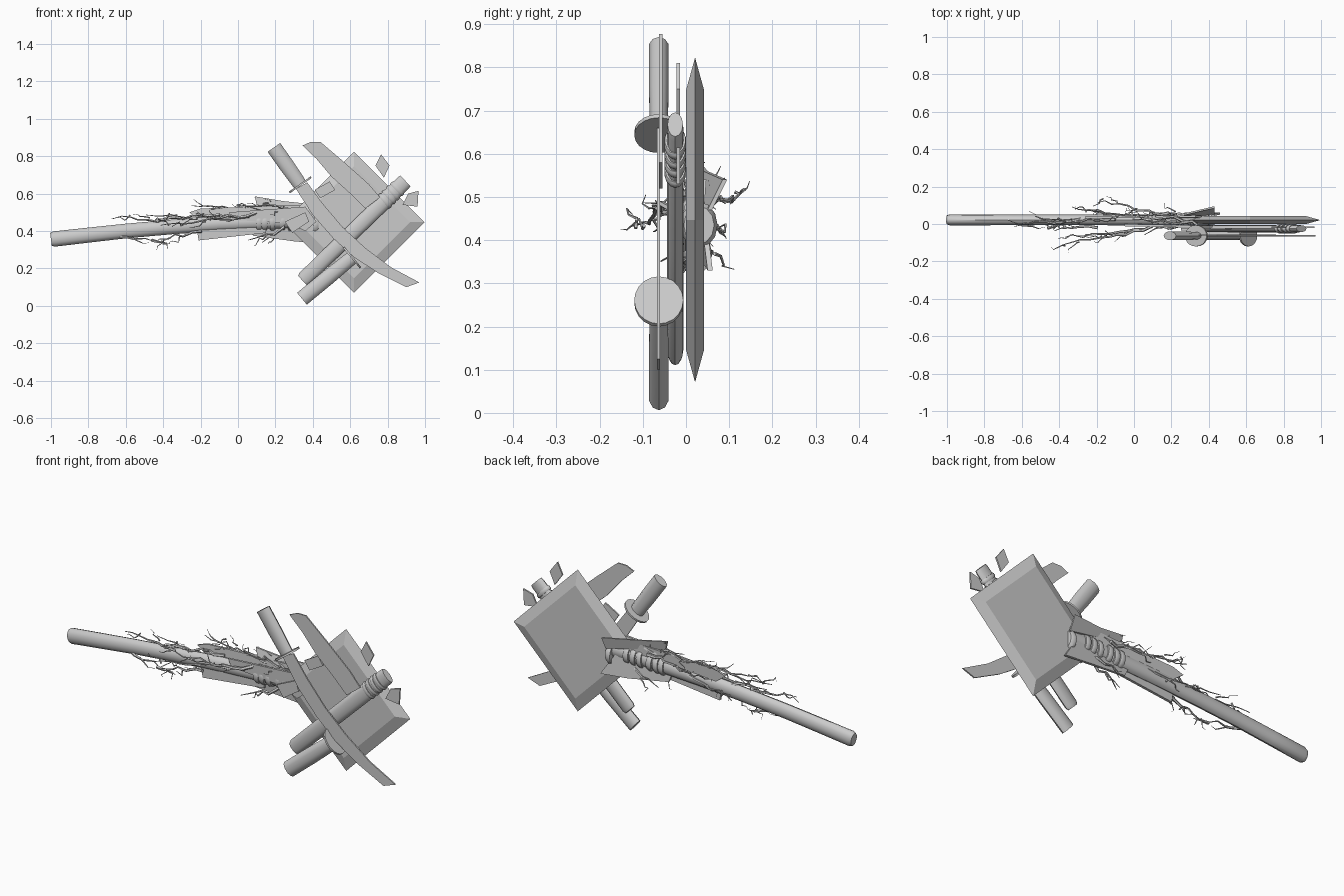
import bpy, bmesh, math, random
from mathutils import Vector as V

if "Cube" in bpy.data.objects:
    bpy.data.objects.remove(bpy.data.objects["Cube"])

random.seed(7)


def finish(name, bm, smooth=False):
    bmesh.ops.recalc_face_normals(bm, faces=bm.faces)
    me = bpy.data.meshes.new(name)
    bm.to_mesh(me)
    bm.free()
    ob = bpy.data.objects.new(name, me)
    bpy.context.collection.objects.link(ob)
    if smooth:
        bpy.ops.object.select_all(action='DESELECT')
        ob.select_set(True)
        bpy.context.view_layer.objects.active = ob
        bpy.ops.object.shade_smooth_by_angle(angle=math.radians(40))
    return ob


def skin(bm, loops):
    rings = [[bm.verts.new(p) for p in loop] for loop in loops]
    n = len(rings[0])
    for a, b in zip(rings, rings[1:]):
        for i in range(n):
            bm.faces.new((a[i], a[(i + 1) % n], b[(i + 1) % n], b[i]))
    bm.faces.new(rings[0])
    bm.faces.new(rings[-1])


def add_tube(bm, path, radii, flat=1.0, sides=12):
    """Tube along a path; flat scales its thickness in y."""
    pts = [V(p) for p in path]
    loops = []
    for i, p in enumerate(pts):
        d = (pts[min(i + 1, len(pts) - 1)] - pts[max(i - 1, 0)]).normalized()
        u = d.cross(V((0, 1, 0))).normalized()
        w = d.cross(u) * flat
        loops.append([p + (u * math.cos(a) + w * math.sin(a)) * radii[i]
                      for a in (2 * math.pi * k / sides for k in range(sides))])
    skin(bm, loops)


def tube(name, path, radii, flat=1.0, sides=12):
    bm = bmesh.new()
    add_tube(bm, path, radii, flat, sides)
    return finish(name, bm, True)


def plate(name, pts, y0, y1):
    """Flat plate from an x,z outline; y values may be one number or per point."""
    bm = bmesh.new()
    ys = y0 if isinstance(y0, (list, tuple)) else [y0] * len(pts)
    t = y1 if isinstance(y0, (list, tuple)) else y1 - y0
    skin(bm, [[(x, y + k, z) for (x, z), y in zip(pts, ys)] for k in (0, t)])
    return finish(name, bm)


def rings(name, a, b, ts, r, flat, width=0.014):
    a, b = V(a), V(b)
    d = (b - a).normalized()
    bm = bmesh.new()
    for t in ts:
        c = a.lerp(b, t) + V((0, 0, 0))
        dd = (d + V((0, 0, random.uniform(-.12, .12)))).normalized()
        add_tube(bm, [c + dd * width * k for k in (-1, -.5, .5, 1)],
                 [r * .93, r, r, r * .93], flat, 14)
    finish(name, bm, True)


# Square slab head with edges bevelled to a mid-plane
def diamond(s, y):
    return [(.62 + s, y, .447), (.62, y, .447 + s), (.62 - s, y, .447), (.62, y, .447 - s)]

bm = bmesh.new()
skin(bm, [diamond(.30, 0), diamond(.376, .021), diamond(.30, .042)])
finish("slab_head", bm)

# Bent log handle with worn ends
tube("log_handle",
     [(-1, .022, .355), (-.985, .022, .357), (-.8, .022, .378), (-.6, .022, .40), (-.35, .022, .422),
      (-.1, .022, .44), (.15, .022, .452), (.40, .022, .46)],
     [.034, .041, .04, .039, .039, .04, .04, .04], .72)
tube("log_end_cap", [(.40, .03, .435), (.415, .03, .435), (.43, .03, .435)], [.05, .054, .044], .8)
rings("handle_bindings", (.08, .022, .449), (.40, .022, .46),
      [.1, .2, .32, .5, .62, .74], .049, .8)

# Short stick lashed to the front of the slab
sa, sb = V((.345, -.025, .135)), V((.895, -.025, .668))
tube("lashed_stick", [sa, sa.lerp(sb, .02), sa.lerp(sb, .5), sa.lerp(sb, .98), sb],
     [.034, .041, .042, .042, .039], .46)
rings("stick_bindings", sa, sb, [.80, .84, .88, .92], .047, .55, .01)

# Two sword grips, each with a guard disc
for tag, end, guard in (("upper", (.192, .847), (.333, .647)), ("lower", (.342, .038), (.61, .258))):
    e, g = V((end[0], -.063, end[1])), V((guard[0], -.063, guard[1]))
    d = (g - e).normalized()
    tube(tag + "_grip", [e, e.lerp(g, .5), g], [.041, .041, .037], .58, 10)
    tube(tag + "_guard", [g - d * .005, g + d * .005], [.071, .071], .8, 20)

# Curved blades
plate("lower_blade",
      [(.37, .66), (.45, .55), (.56, .42), (.68, .31), (.82, .205), (.97, .125), (.90, .10),
       (.75, .175), (.62, .26), (.51, .36), (.40, .485), (.31, .625)], -.067, -.060)
plate("upper_blade",
      [(.345, .857), (.39, .877), (.44, .877), (.56, .775), (.70, .65), (.76, .58),
       (.68, .52), (.60, .60), (.50, .69), (.42, .785)], -.062, -.055)

# Loose strip ends around the slab
plate("strip_end_top", [(.735, .75), (.765, .81), (.81, .75), (.78, .685)], -.022, -.014)
plate("strip_end_right", [(.88, .54), (.91, .60), (.965, .615), (.96, .53)], -.022, -.014)
plate("strip_end_left", [(.41, .62), (.49, .665), (.52, .62), (.44, .575)], -.03, -.022)

# Splintered planks flanking the handle
plate("plank_upper_long", [(-.26, .50), (-.20, .52), (.33, .54), (.38, .47), (-.20, .455)],
      [.03, .03, .035, .03, .03], .012)
plate("plank_upper_short", [(.09, .585), (.24, .56), (.43, .54), (.43, .47), (.10, .54)],
      [.02, .04, .085, .05, .02], .01)
plate("plank_lower_long", [(-.22, .405), (.15, .43), (.15, .39), (-.21, .35)], .004, .018)
plate("plank_lower_wide", [(.06, .42), (.38, .45), (.46, .33), (.30, .345), (.08, .375)],
      [.02, .035, .05, .045, .02], .012)
plate("plank_front", [(-.05, .50), (.36, .53), (.42, .45), (.36, .40), (.27, .44), (-.03, .46)],
      [-.012, -.02, -.02, -.02, -.015, -.012], .012)
plate("front_tie", [(.25, .45), (.36, .50), (.38, .45), (.29, .39)], -.034, -.022)


# Jagged roots growing back along the handle
def root(bm, a, b, r, depth=1):
    a, b = V(a), V(b)
    n = max(4, int((b - a).length / .045))
    j = .013
    pts = [a.lerp(b, i / n) + V((random.uniform(-j, j), random.uniform(-j, j), random.uniform(-j, j)))
           for i in range(n + 1)]
    add_tube(bm, pts, [r * (1 - .8 * i / n) for i in range(n + 1)], 1, 5)
    if depth:
        for i in range(2, n, 2):
            d = (b - a).normalized() * .07
            side = V((0, random.uniform(-.05, .05), random.uniform(-.05, .05)))
            root(bm, pts[i], pts[i] + d + side, r * .5, depth - 1)

bm = bmesh.new()
for a, b in [((.30, .02, .52), (-.25, .07, .53)), ((.20, .05, .50), (-.20, .12, .50)),
             ((.10, -.02, .49), (-.42, -.12, .43)), ((.05, -.02, .47), (-.36, -.07, .48)),
             ((-.10, .02, .48), (-.48, .02, .48)), ((-.28, .02, .46), (-.68, .01, .47)),
             ((-.64, .01, .38), (-.45, -.01, .345)), ((-.45, -.01, .345), (-.37, -.01, .315)),
             ((-.20, -.01, .41), (-.42, -.03, .345)), ((.25, 0, .41), (.06, -.05, .34)),
             ((.30, .03, .42), (.14, .06, .35)), ((.35, 0, .51), (0, .02, .55)),
             ((.05, .04, .46), (-.34, .09, .42))]:
    root(bm, a, b, .009)
finish("roots", bm)
